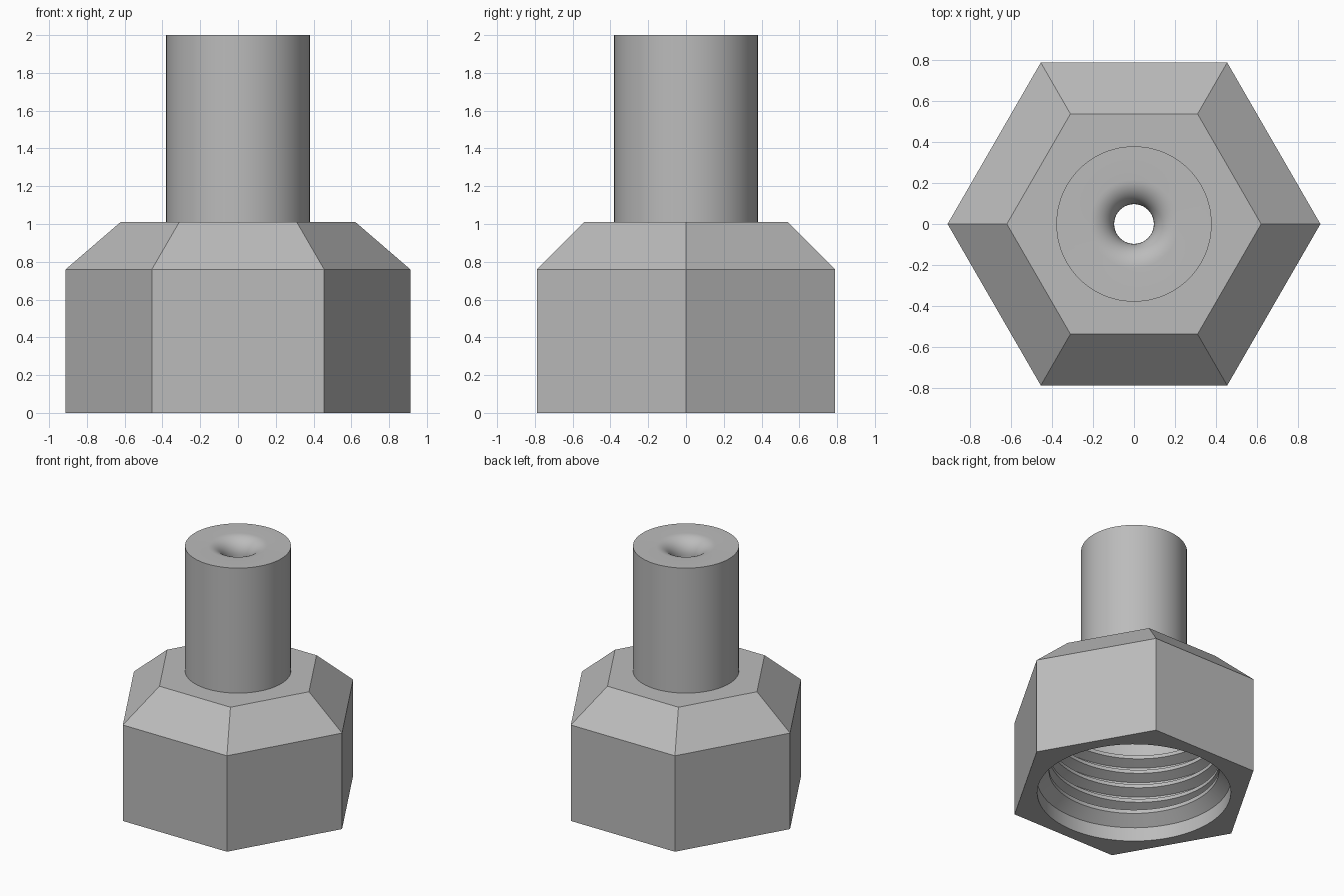
import bpy, bmesh, math

if "Cube" in bpy.data.objects:
    bpy.data.objects.remove(bpy.data.objects["Cube"])

N = 96  # points round every ring; divisible by six so hexagon corners fall on points
TAU = 2 * math.pi

metal = bpy.data.materials.new("grey metal")
metal.diffuse_color = (0.5, 0.5, 0.5, 1)
metal.use_nodes = True
metal.node_tree.nodes["Principled BSDF"].inputs["Base Color"].default_value = metal.diffuse_color


def finish(bm, name):
    bmesh.ops.recalc_face_normals(bm, faces=bm.faces)
    mesh = bpy.data.meshes.new(name)
    bm.to_mesh(mesh)
    bm.free()
    mesh.materials.append(metal)
    ob = bpy.data.objects.new(name, mesh)
    bpy.context.collection.objects.link(ob)
    bpy.ops.object.select_all(action='DESELECT')
    ob.select_set(True)
    bpy.context.view_layer.objects.active = ob
    bpy.ops.object.shade_smooth_by_angle(angle=math.radians(25))


def ring(bm, r, z, hexagon=False):
    verts = []
    for i in range(N):
        a = TAU * i / N
        k = math.cos(math.pi / 6) / math.cos(a % (math.pi / 3) - math.pi / 6) if hexagon else 1
        verts.append(bm.verts.new((r * k * math.cos(a), r * k * math.sin(a), z)))
    return verts


# Fitting body: hexagon nut, stem, flared through hole and stepped bore in one closed profile
STEM, HOLE, FLARE = 0.38, 0.097, 0.12
profile = [(0.912, 0, True), (0.912, 0.76, True), (0.622, 1.01, True),
           (STEM, 1.01, False), (STEM, 2, False)]
for i in range(11):  # rounded mouth of the hole
    t = math.pi / 2 * i / 10
    profile.append((HOLE + FLARE * (1 - math.sin(t)), 2 - FLARE * (1 - math.cos(t)), False))
ROOT, CREST, ROOF = 0.685, 0.61, 0.82
profile += [(HOLE, ROOF, False), (ROOT, ROOF, False), (ROOT, 0.25, False),
            (CREST, 0.21, False), (CREST, 0.18, False), (0.695, 0.11, False), (0.695, 0, False)]

bm = bmesh.new()
rings = [ring(bm, *p) for p in profile]
for a, b in zip(rings, rings[1:] + rings[:1]):
    for i in range(N):
        j = (i + 1) % N
        bm.faces.new((a[i], a[j], b[j], b[i]))
finish(bm, "fitting_body")

# Internal thread: a trapezoid swept along a helix inside the bore
PITCH, START, TURNS = 0.12, 0.21, 4.5
section = [(ROOT + 0.005, -0.05), (CREST, -0.014), (CREST, 0.014), (ROOT + 0.005, 0.05)]
bm = bmesh.new()
rows = []
for s in range(int(N * TURNS) + 1):
    a = TAU * s / N
    z = START + PITCH * s / N
    rows.append([bm.verts.new((r * math.cos(a), r * math.sin(a), z + dz)) for r, dz in section])
for p, q in zip(rows, rows[1:]):
    for i in range(4):
        j = (i + 1) % 4
        bm.faces.new((p[i], p[j], q[j], q[i]))
bm.faces.new(rows[0])
bm.faces.new(rows[-1])
finish(bm, "internal_thread")
